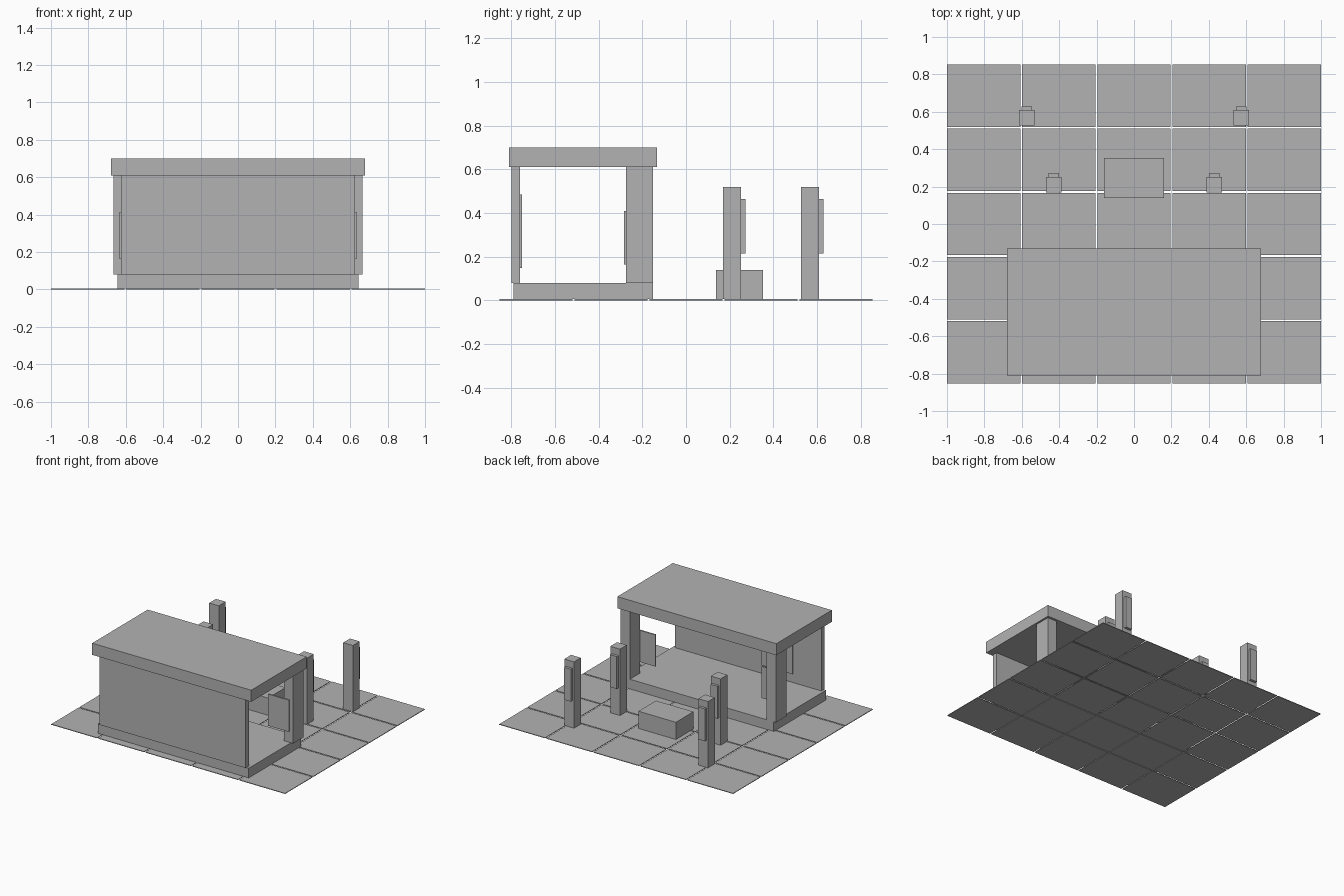
import bpy

if "Cube" in bpy.data.objects:
    bpy.data.objects.remove(bpy.data.objects["Cube"])

grey = bpy.data.materials.new("plain_grey")
grey.diffuse_color = (0.45, 0.45, 0.45, 1)
grey.use_nodes = True
grey.node_tree.nodes["Principled BSDF"].inputs["Base Color"].default_value = grey.diffuse_color


def box(name, x, y, z):
    """Box from (min, max) ranges on each axis."""
    (x0, x1), (y0, y1), (z0, z1) = x, y, z
    verts = [(a, b, c) for a in (x0, x1) for b in (y0, y1) for c in (z0, z1)]
    faces = [(0, 1, 3, 2), (4, 6, 7, 5), (0, 4, 5, 1),
             (2, 3, 7, 6), (0, 2, 6, 4), (1, 5, 7, 3)]
    mesh = bpy.data.meshes.new(name)
    mesh.from_pydata(verts, [], faces)
    mesh.materials.append(grey)
    obj = bpy.data.objects.new(name, mesh)
    bpy.context.collection.objects.link(obj)
    return obj


def around(centre, size):
    return centre - size / 2, centre + size / 2


FLOOR = 0.005

# Paving: 5 x 5 separate slabs with open joints
GAP = 0.01
SX, SY = (2 - 4 * GAP) / 5, (1.706 - 4 * GAP) / 5
for i in range(-2, 3):
    for j in range(-2, 3):
        box("paving_slab", around(i * (SX + GAP), SX),
            around(j * (SY + GAP), SY), (0, FLOOR))

# Shelter: platform, rear wall, roof
box("shelter_platform", (-0.645, 0.645), (-0.79, -0.15), (FLOOR, 0.08))
box("shelter_wall", (-0.625, 0.625), (-0.80, -0.76), (0.08, 0.61))
box("shelter_roof", (-0.68, 0.68), (-0.81, -0.132), (0.61, 0.70))

# Panel hung on the inside of the wall
box("wall_panel", (-0.385, -0.12), (-0.76, -0.75), (0.148, 0.485))

for side in (-1, 1):
    # Roof posts with a sign board on their inner face
    box("roof_post", around(side * 0.625, 0.08), (-0.275, -0.15), (0.08, 0.61))
    box("sign_board", around(side * 0.545, 0.18), (-0.285, -0.275), (0.165, 0.41))
    # Free-standing pillars, each with a plate facing the back
    for px, py in ((0.43, 0.21), (0.573, 0.567)):
        box("pillar", around(side * px, 0.083), around(py, 0.083), (FLOOR, 0.518))
        box("pillar_plate", around(side * px, 0.056),
            (py + 0.0415, py + 0.062), (0.215, 0.465))

# Low block between the pillars
box("low_block", (-0.16, 0.16), (0.138, 0.352), (FLOOR, 0.138))
